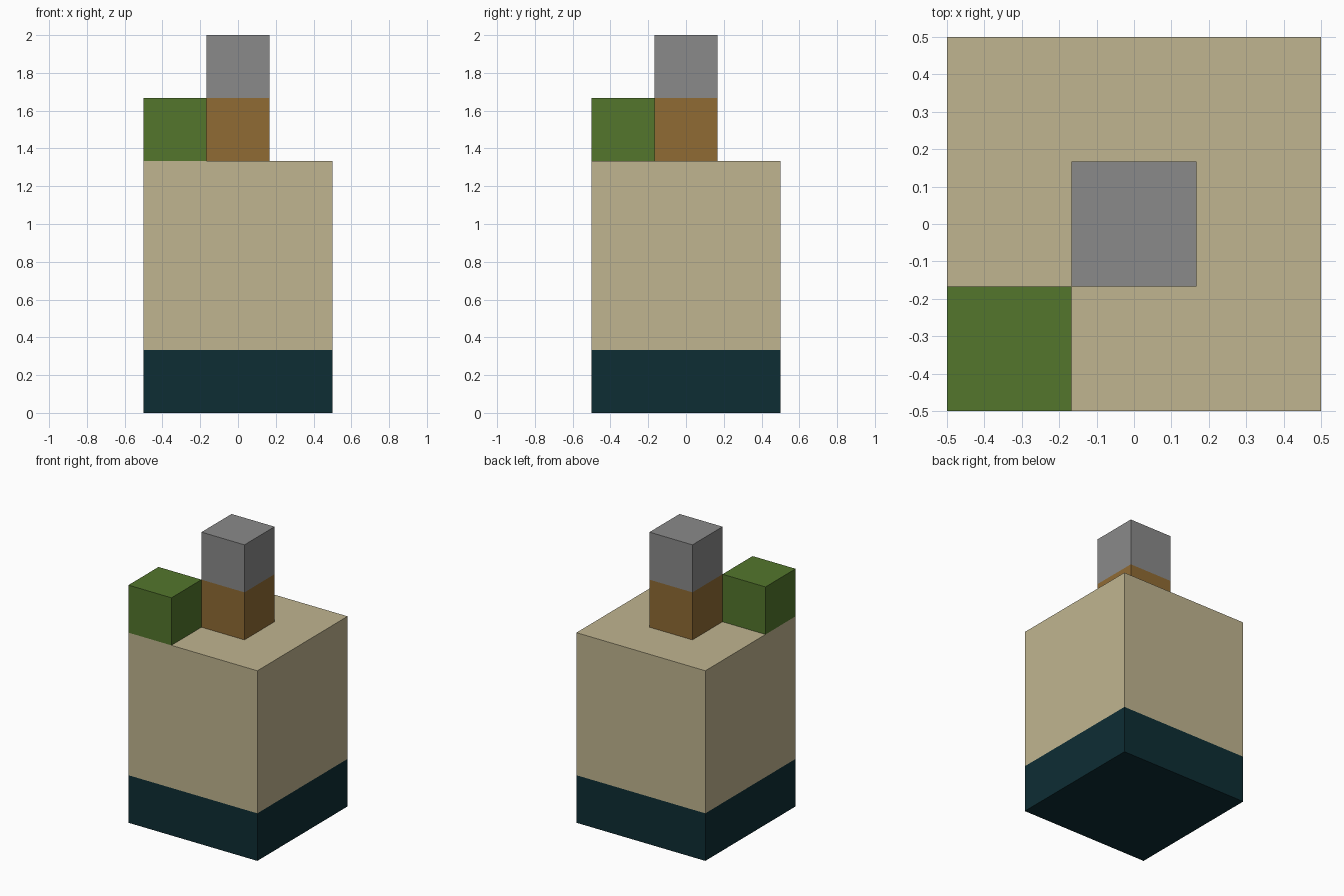
import bpy
import bmesh
from mathutils import Vector

cube = bpy.data.objects.get("Cube")
if cube:
    bpy.data.objects.remove(cube, do_unlink=True)

UNIT = 1 / 3  # edge of one small block


def linear(c):
    c /= 255
    return c / 12.92 if c <= 0.04045 else ((c + 0.055) / 1.055) ** 2.4


def material(name, rgb):
    mat = bpy.data.materials.new(name)
    mat.use_nodes = True
    colour = (*map(linear, rgb), 1)
    mat.diffuse_color = colour
    bsdf = next(n for n in mat.node_tree.nodes if n.type == 'BSDF_PRINCIPLED')
    bsdf.inputs["Base Color"].default_value = colour
    bsdf.inputs["Roughness"].default_value = 0.9
    return mat


def block(name, corner, size, mat):
    """Box from its lowest corner and size, both counted in block units."""
    corner, size = Vector(corner) * UNIT, Vector(size) * UNIT
    bm = bmesh.new()
    bmesh.ops.create_cube(bm, size=1)
    for v in bm.verts:
        v.co = corner + Vector(s * (c + 0.5) for s, c in zip(size, v.co))
    mesh = bpy.data.meshes.new(name)
    bm.to_mesh(mesh)
    bm.free()
    mesh.materials.append(mat)
    obj = bpy.data.objects.new(name, mesh)
    bpy.context.collection.objects.link(obj)


# Large body: dark slab with a sand block on it
block("base_slab", (-1.5, -1.5, 0), (3, 3, 1), material("dark teal", (13, 45, 52)))
block("body_block", (-1.5, -1.5, 1), (3, 3, 3), material("sand", (192, 181, 144)))

# Small blocks on top: central stack and corner block
block("stack_lower_block", (-0.5, -0.5, 4), (1, 1, 1), material("brown", (144, 107, 52)))
block("stack_upper_block", (-0.5, -0.5, 5), (1, 1, 1), material("grey", (138, 138, 138)))
block("corner_block", (-1.5, -1.5, 4), (1, 1, 1), material("green", (83, 118, 44)))
